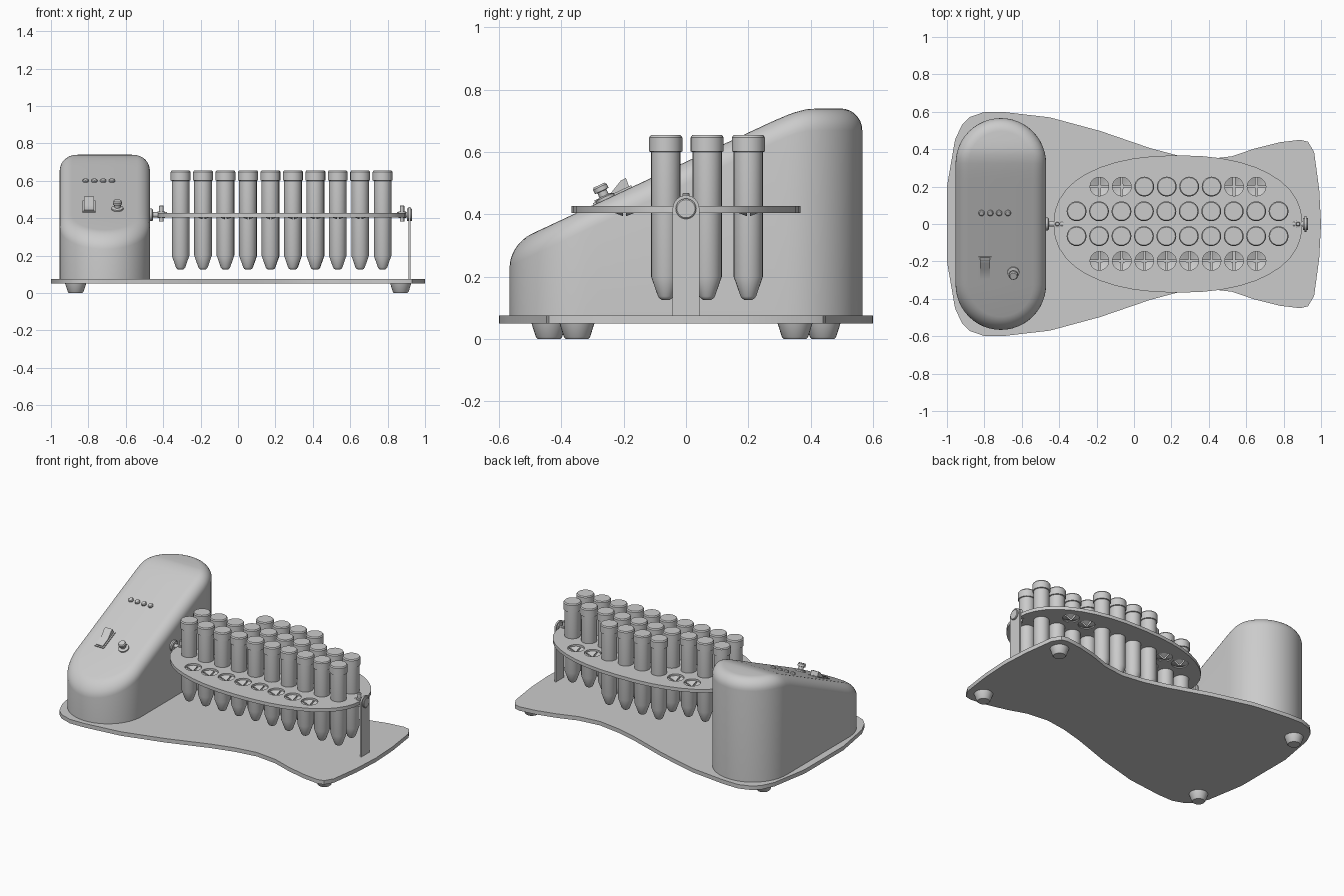
import bpy, bmesh, math
from mathutils import Matrix

if "Cube" in bpy.data.objects:
    bpy.data.objects.remove(bpy.data.objects["Cube"])

pi = math.pi


def finish(name, bm, loc=(0, 0, 0), rot=(0, 0, 0), angle=35):
    bmesh.ops.remove_doubles(bm, verts=bm.verts, dist=1e-5)
    bmesh.ops.recalc_face_normals(bm, faces=bm.faces)
    me = bpy.data.meshes.new(name)
    bm.to_mesh(me)
    bm.free()
    me.shade_smooth()
    me.set_sharp_from_angle(angle=math.radians(angle))
    return place(name, me, loc, rot)


def place(name, me, loc, rot=(0, 0, 0)):
    ob = bpy.data.objects.new(name, me)
    ob.location, ob.rotation_euler = loc, rot
    bpy.context.collection.objects.link(ob)
    return ob


def lathe(name, profile, loc, rot=(0, 0, 0), seg=24):
    """Closed solid of revolution from (radius, z) pairs."""
    bm = bmesh.new()
    rings = [[bm.verts.new((r * math.cos(2 * pi * i / seg), r * math.sin(2 * pi * i / seg), z))
              for i in range(seg)] for r, z in profile]
    for a, b in zip(rings, rings[1:]):
        for i in range(seg):
            j = (i + 1) % seg
            bm.faces.new((a[i], a[j], b[j], b[i]))
    bm.faces.new(rings[0])
    bm.faces.new(rings[-1])
    return finish(name, bm, loc, rot)


def slab(name, loops, thick, loc, rot=(0, 0, 0)):
    """Flat plate from an outline plus optional hole loops."""
    bm = bmesh.new()
    for loop in loops:
        vs = [bm.verts.new((x, y, 0)) for x, y in loop]
        for a, b in zip(vs, vs[1:] + vs[:1]):
            bm.edges.new((a, b))
    bmesh.ops.triangle_fill(bm, use_beauty=True, edges=bm.edges[:], normal=(0, 0, 1))
    ext = bmesh.ops.extrude_face_region(bm, geom=bm.faces[:])
    bmesh.ops.translate(bm, vec=(0, 0, thick),
                        verts=[v for v in ext["geom"] if isinstance(v, bmesh.types.BMVert)])
    return finish(name, bm, loc, rot)


def circle(cx, cy, r, n):
    return [(cx + r * math.cos(2 * pi * i / n), cy + r * math.sin(2 * pi * i / n)) for i in range(n)]


# Base plate with waisted outline, mirrored in y
half = [(-1, .2), (-.957, .45), (-.92, .53), (-.877, .572), (-.797, .6), (-.69, .598), (-.45, .57),
        (-.18, .497), (.085, .406), (.235, .366), (.38, .345), (.524, .362), (.647, .404),
        (.78, .437), (.888, .45), (.93, .44), (.963, .385), (.99, .187), (1, 0)]
slab("base_plate", [half + [(x, -y) for x, y in half[-2::-1]]], .026, (0, 0, .05))

# Feet
for x, y in ((-.868, .44), (.87, .35)):
    for s in (-1, 1):
        lathe("foot", [(.036, 0), (.042, .006), (.056, .05)], (x, s * y, 0))


# Motor housing: stadium plan with sloped, filleted top
SLOPE = .467
TILT = math.atan(SLOPE)


def top(y):
    k = [(.27, .695), (.31, .713), (.35, .728), (.39, .738), (.43, .74), (9, .74)]
    if y < k[0][0]:
        return .695 + SLOPE * (y - .27)
    for (a, za), (b, zb) in zip(k, k[1:]):
        if y <= b:
            return za + (zb - za) * (y - a) / (b - a)


def side_points(d, r=.242, cy=.324):
    """Right half of the inset stadium, front to back."""
    n = 12
    pts = [((r - d) * math.sin(t), -cy - (r - d) * math.cos(t)) for t in
           [pi / 2 * i / n for i in range(n + 1)]]
    pts += [(r - d, -cy + 2 * cy * i / 16) for i in range(1, 16)]
    return pts + [(x, -y) for x, y in reversed(pts[:n + 1])]


bm = bmesh.new()
fil, rings = .07, []
levels = [(0, None)] + [(fil * (1 - math.cos(a)), fil * (1 - math.sin(a)))
                        for a in [pi / 2 * i / 7 for i in range(8)]]
for d, drop in levels:
    right = side_points(d)
    loop = right + [(-x, y) for x, y in reversed(right[1:-1])]
    rings.append([bm.verts.new((x, y, .075 if drop is None else top(y) - drop)) for x, y in loop])
n = len(rings[0])
for a, b in zip(rings, rings[1:]):
    for i in range(n):
        j = (i + 1) % n
        bm.faces.new((a[i], a[j], b[j], b[i]))
cap = rings[-1]
for i in range(n // 2):
    vs = [cap[i], cap[i + 1], cap[(n - i - 1) % n], cap[(n - i) % n]]
    bm.faces.new(list(dict.fromkeys(vs)))
bm.faces.new(rings[0])
finish("motor_housing", bm, (-.712, 0, 0), angle=40)

# Control panel: indicator lamps, knob and rocker switch on the slope
for i in range(4):
    x, y = -.815 + .047 * i, .06
    lathe("indicator_lamp", [(.016, -.01), (.016, .007), (.012, .012), (.005, .014)],
          (x, y, top(y)), (TILT, 0, 0), 16)
lathe("control_knob", [(.032, -.01), (.032, .008), (.016, .012), (.016, .028), (.024, .03),
                       (.024, .044), (.019, .05)], (-.645, -.258, top(-.258)), (TILT, 0, 0))


def box_profile(name, pts, width, loc):
    """Side profile (y, z) extruded across x, tilted onto the panel."""
    bm = bmesh.new()
    f = bm.faces.new([bm.verts.new((-width / 2, y, z)) for y, z in pts])
    ext = bmesh.ops.extrude_face_region(bm, geom=[f])
    bmesh.ops.translate(bm, vec=(width, 0, 0),
                        verts=[v for v in ext["geom"] if isinstance(v, bmesh.types.BMVert)])
    return finish(name, bm, loc, (TILT, 0, 0), 30)


sw = (-.797, -.235, top(-.235))
box_profile("switch_frame", [(-.068, -.01), (.068, -.01), (.068, .006), (-.068, .006)], .068, sw)
box_profile("rocker_switch", [(-.06, 0), (.06, 0), (.062, .034), (.045, .034), (0, .012), (-.06, .012)],
            .052, sw)

# Tube positions: two full rows, two shorter rows with empty slots
filled = [(-.307 + .12 * i, y) for y in (-.065, .068) for i in range(10)]
filled += [(.055 + .12 * i, .2) for i in range(4)]
empty = [(x, .2) for x in (-.185, -.065, .535, .655)]
empty += [(-.185 + .12 * i, -.197) for i in range(8)]

# Rocking rack with open holes
outline = []
for i in range(40):
    t = 2 * pi * i / 40
    c, s = math.cos(t), math.sin(t)
    p = 2 / 2.25
    outline.append((.235 + .665 * math.copysign(abs(c) ** p, c), .367 * math.copysign(abs(s) ** p, s)))
slab("tube_rack", [outline] + [circle(x, y, .05, 20) for x, y in empty], .022, (0, 0, .405))

# Four gripping flaps bent down into every empty hole
bm = bmesh.new()
for k in range(4):
    mid = pi / 4 + k * pi / 2
    arc = [mid + math.radians(a) for a in (-40, -20, 0, 20, 40)]
    layers = []
    for dz in (0, -.004):
        rim = [bm.verts.new((.051 * math.cos(a), .051 * math.sin(a), .416 + dz)) for a in arc]
        tip = bm.verts.new((.007 * math.cos(mid), .007 * math.sin(mid), .398 + dz))
        for a, b in zip(rim, rim[1:]):
            bm.faces.new((a, b, tip))
        layers.append(rim + [tip])
    for i in range(6):
        j = (i + 1) % 6
        bm.faces.new((layers[0][i], layers[0][j], layers[1][j], layers[1][i]))
flaps = finish("hole_flaps", bm, (*empty[0], 0))
for x, y in empty[1:]:
    place("hole_flaps", flaps.data, (x, y, 0))

# Conical tubes with screw caps
tube = lathe("tube", [(.012, .125), (.02, .13), (.025, .137), (.047, .2), (.047, .61)], (*filled[0], 0))
lid = lathe("tube_cap", [(.047, .6), (.053, .602), (.053, .647), (.048, .654)], (*filled[0], 0))
for x, y in filled[1:]:
    place("tube", tube.data, (x, y, 0))
    place("tube_cap", lid.data, (x, y, 0))

# Drive shaft, bearing and clamp screws
ALONG_X = (0, pi / 2, 0)
lathe("drive_bearing", [(.034, -.02), (.034, .012), (.028, .018)], (-.472, 0, .418), ALONG_X)
lathe("drive_shaft", [(.014, 0), (.014, .1)], (-.48, 0, .418), ALONG_X, 16)
lathe("idler_shaft", [(.014, 0), (.014, .08)], (.85, 0, .418), ALONG_X, 16)
for x in (-.41, .877):
    lathe("clamp_screw", [(.012, .383), (.012, .4), (.02, .402), (.02, .435), (.012, .437),
                          (.012, .465), (.009, .469)], (x, 0, 0), seg=16)

# Support post with rounded head and pivot disc
post = [(-.043, 0), (.043, 0)] + [(.043 * math.cos(pi * i / 12), .343 + .043 * math.sin(pi * i / 12))
                                  for i in range(13)]
slab("support_post", [post], .011, (.911, 0, .075), (pi / 2, 0, pi / 2))
lathe("pivot_disc", [(.033, -.012), (.033, .012), (.029, .015)], (.916, 0, .418), ALONG_X)
